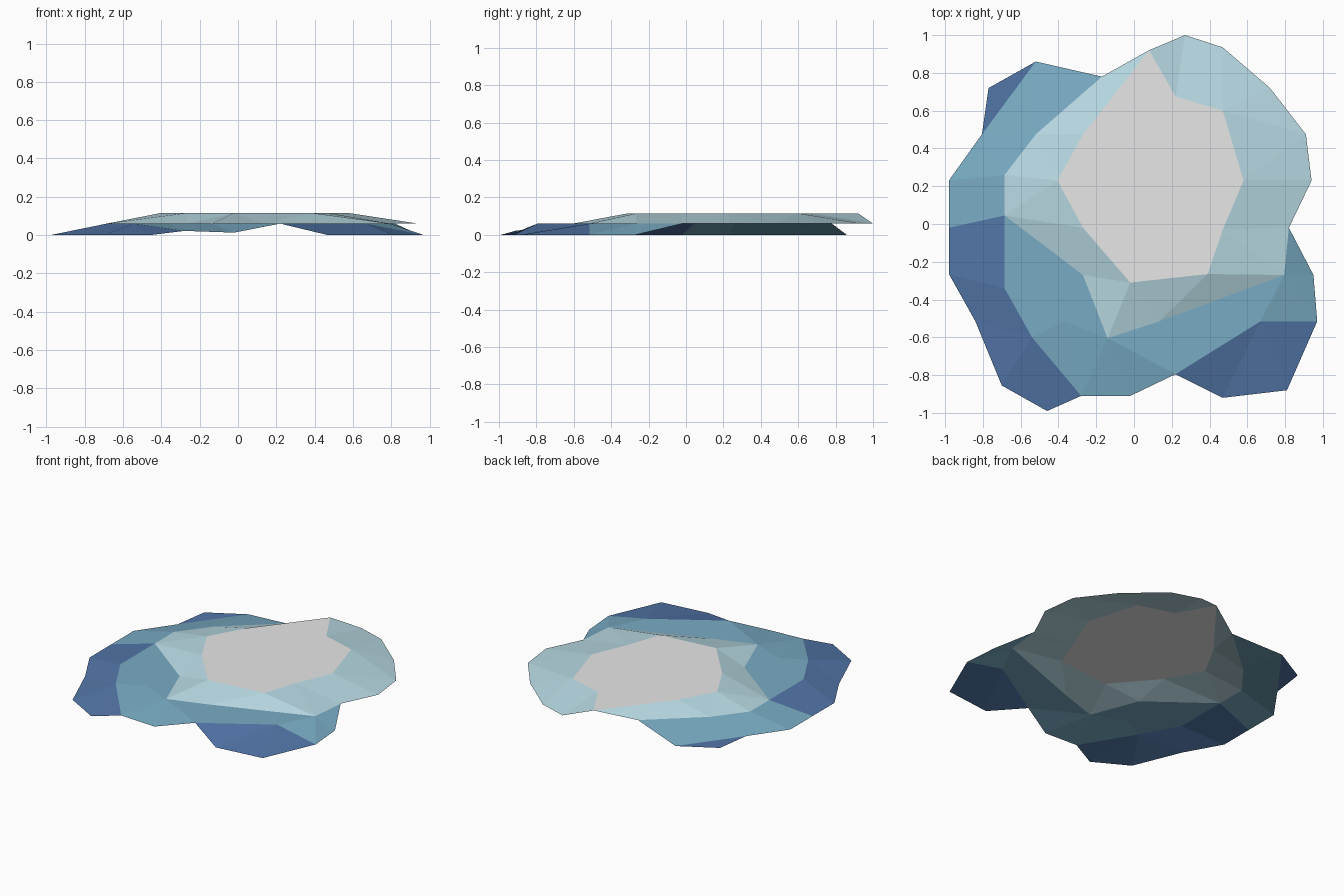
import bpy
from mathutils import Vector
from mathutils.geometry import delaunay_2d_cdt

if "Cube" in bpy.data.objects:
    bpy.data.objects.remove(bpy.data.objects["Cube"])

LEDGE, SUMMIT = 0.06, 0.115

# Contours seen from above, clockwise
outline = [(-.77, .72), (-.52, .86), (-.17, .78), (.08, .92), (.27, 1), (.47, .935),
           (.72, .72), (.91, .475), (.94, .23), (.82, -.02), (.95, -.27), (.97, -.515),
           (.81, -.88), (.47, -.92), (.22, -.795), (-.02, -.91), (-.28, -.91), (-.46, -.99),
           (-.70, -.855), (-.84, -.515), (-.98, -.265), (-.98, -.02), (-.98, .23), (-.805, .475)]
inner_ledge = [(.795, -.27), (.135, -.515), (-.14, -.605), (-.27, -.27),
               (-.685, .045), (-.685, .26), (-.52, .475)]
ledge_rim = [(.67, -.515), (-.37, -.515), (-.54, -.6), (-.685, -.34)]
top = [(.08, .92), (.22, .675), (.47, .60), (.58, .23), (.47, -.03),
       (.39, -.265), (-.02, -.31), (-.27, -.02), (-.405, .23), (-.27, .475)]

# Height of every contour point
height = {p: 0.0 for p in outline}
height.update({p: LEDGE for p in outline[2:10] + [outline[14]] + inner_ledge + ledge_rim})
height.update({p: SUMMIT for p in top})
height[outline[15]], height[outline[16]] = 0.013, 0.022

# Colour regions and the creases between them
upper = outline[2:10] + inner_ledge
shores = [[outline[0], outline[1], outline[23]],
          outline[11:15] + [ledge_rim[0]],
          outline[16:22] + [inner_ledge[4], ledge_rim[3], ledge_rim[2]]]
creases = [(inner_ledge[0], ledge_rim[0]), (inner_ledge[2], outline[14]),
           (inner_ledge[2], outline[15]), (inner_ledge[2], ledge_rim[1]),
           (ledge_rim[1], outline[16]), (ledge_rim[1], ledge_rim[2]),
           (inner_ledge[0], outline[10]), (inner_ledge[3], ledge_rim[3]),
           (outline[19], ledge_rim[2]), (outline[20], ledge_rim[3]),
           (outline[22], inner_ledge[5]), (outline[1], inner_ledge[6])]


def inside(p, poly):
    hit = False
    for (ax, ay), (bx, by) in zip(poly, poly[1:] + poly[:1]):
        if (ay > p[1]) != (by > p[1]) and p[0] < ax + (p[1] - ay) * (bx - ax) / (by - ay):
            hit = not hit
    return hit


def part_of(p):
    if inside(p, top):
        return "summit"
    if inside(p, upper):
        return "upper_slope"
    if any(inside(p, s) for s in shores):
        return "shore_patches"
    return "lower_slope"


# Triangulate the whole terrain along its contours
pts = list(height)
index = {p: i for i, p in enumerate(pts)}
edges = {tuple(sorted((index[a], index[b]))) for a, b in creases}
for loop in [outline, upper, top] + shores:
    for a, b in zip(loop, loop[1:] + loop[:1]):
        edges.add(tuple(sorted((index[a], index[b]))))
flat, _, tris, source, _, _ = delaunay_2d_cdt(
    [Vector(p) for p in pts], list(edges), [], 0, 1e-5, True)
verts = [(v.x, v.y, height[pts[src[0]]] if src else LEDGE) for v, src in zip(flat, source)]

faces = {}
for t in tris:
    c = sum((flat[i] for i in t), Vector((0, 0))) / len(t)
    if inside(c, outline):
        faces.setdefault(part_of(c), []).append(list(t))

# One open sheet per part, one colour each
colours = {"summit": ("pale_grey", (.80, .80, .80)),
           "upper_slope": ("light_teal", (.48, .70, .77)),
           "lower_slope": ("mid_blue", (.19, .41, .55)),
           "shore_patches": ("deep_blue", (.085, .18, .39))}
for name, part_faces in faces.items():
    used = sorted({i for f in part_faces for i in f})
    remap = {old: new for new, old in enumerate(used)}
    mesh = bpy.data.meshes.new(name)
    mesh.from_pydata([verts[i] for i in used], [], [[remap[i] for i in f] for f in part_faces])
    mat_name, rgb = colours[name]
    mat = bpy.data.materials.new(mat_name)
    mat.diffuse_color = (*rgb, 1)
    mat.use_nodes = True
    mat.node_tree.nodes["Principled BSDF"].inputs["Base Color"].default_value = mat.diffuse_color
    mesh.materials.append(mat)
    bpy.context.collection.objects.link(bpy.data.objects.new(name, mesh))
